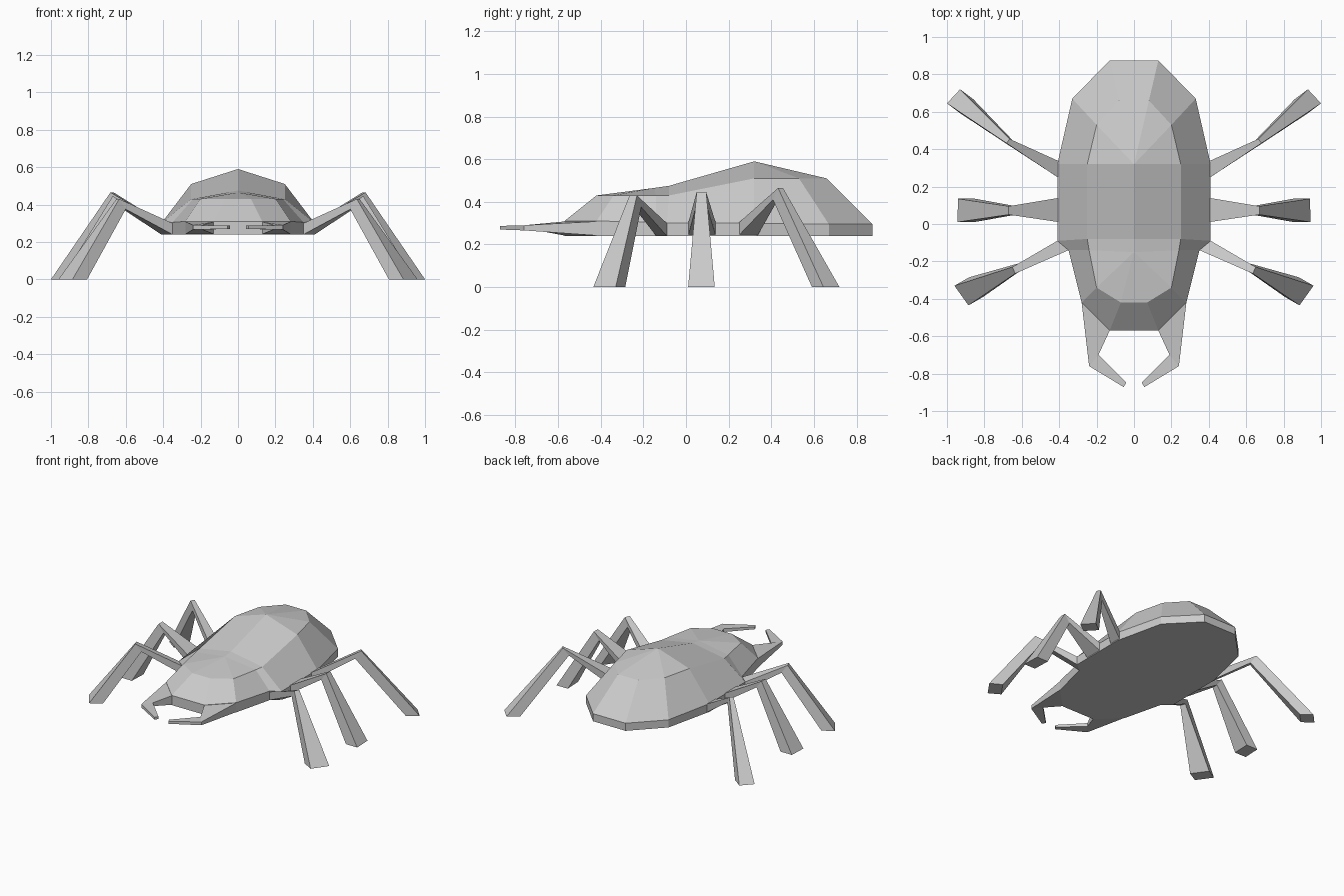
import bpy, bmesh
from mathutils import Vector

if "Cube" in bpy.data.objects:
    bpy.data.objects.remove(bpy.data.objects["Cube"])


def make(name, strips, caps=(), clip=False):
    """Skin rows of points into faceted strips, then mirror across x = 0."""
    bm = bmesh.new()
    for a, b in strips:
        for i in range(len(a) - 1):
            face = []
            for p in (a[i], a[i + 1], b[i + 1], b[i]):
                if p not in face:
                    face.append(p)
            if len(face) > 2:
                bm.faces.new([bm.verts.new(p) for p in face])
    for c in caps:
        bm.faces.new([bm.verts.new(p) for p in c])
    bmesh.ops.remove_doubles(bm, verts=bm.verts, dist=0.0005)
    twin = bmesh.ops.duplicate(bm, geom=bm.verts[:] + bm.edges[:] + bm.faces[:])["geom"]
    for v in twin:
        if isinstance(v, bmesh.types.BMVert):
            v.co.x *= -1
    if clip:
        bmesh.ops.remove_doubles(bm, verts=bm.verts, dist=0.0005)
    bmesh.ops.recalc_face_normals(bm, faces=bm.faces)
    me = bpy.data.meshes.new(name)
    bm.to_mesh(me)
    bm.free()
    ob = bpy.data.objects.new(name, me)
    bpy.context.collection.objects.link(ob)
    return ob


def tube(name, rings):
    closed = [r + [r[0]] for r in rings]
    make(name, list(zip(closed, closed[1:])), (rings[0], rings[-1]))


# Body: flat belly, low rim band, sloped flank, shallow roof; front to back
rim = [(0, -.57, .31), (.13, -.57, .31), (.28, -.42, .31), (.35, -.14, .305),
       (.41, -.09, .30), (.41, .32, .30), (.33, .67, .295), (.13, .875, .295), (0, .875, .295)]
shoulder = [(0, -.42, .43), (.07, -.42, .43), (.20, -.34, .43), (.24, -.14, .43),
            (.25, -.08, .43), (.25, .32, .51), (.20, .53, .51), (.08, .66, .51), (0, .66, .51)]
head_top, neck, peak = (0, -.15, .465), (0, -.08, .475), (0, .32, .59)
ridge = [head_top] * 4 + [neck] + [peak] * 4
belly = [(x, y, .24) for x, y, z in rim]
spine = [(0, y, .24) for x, y, z in rim]
make("body", [(spine, belly), (belly, rim), (rim, shoulder), (shoulder, ridge)], clip=True)


# Pincers: flat tapering hooks
def hook_ring(outer, inner, lo, hi):
    return [(*outer, lo), (*inner, lo), (*inner, hi), (*outer, hi)]


tube("pincers", [hook_ring((.28, -.42), (.13, -.57), .242, .308),
                 hook_ring((.24, -.76), (.19, -.70), .266, .290),
                 hook_ring((.055, -.872), (.042, -.848), .27, .287)])


# Legs: thick root, thin raised knee, flared foot
def leg(name, root, knee, knee_z, foot, direction):
    d = Vector(direction)

    def ring(pair, z_out, z_in, back):
        a, b = Vector(pair[0]), Vector(pair[1])
        ia, ib = a - d * back, b - d * back
        return [(*a, z_out), (*b, z_out), (*ib, z_in), (*ia, z_in)]

    tube(name, [ring(root, .30, .24, 0),
                ring(knee, knee_z, knee_z - .055, .04),
                ring(foot, 0, 0, .09)])


leg("rear_legs", ((.40, .335), (.40, .245)), ((.665, .455), (.682, .432)), .465,
    ((.93, .72), (1.0, .645)), (.8, .6))
leg("middle_legs", ((.40, .14), (.40, .01)), ((.67, .095), (.67, .05)), .445,
    ((.94, .135), (.945, .01)), (1, 0))
leg("front_legs", ((.41, -.09), (.35, -.14)), ((.65, -.23), (.635, -.265)), .43,
    ((.96, -.33), (.885, -.435)), (.87, -.5))
